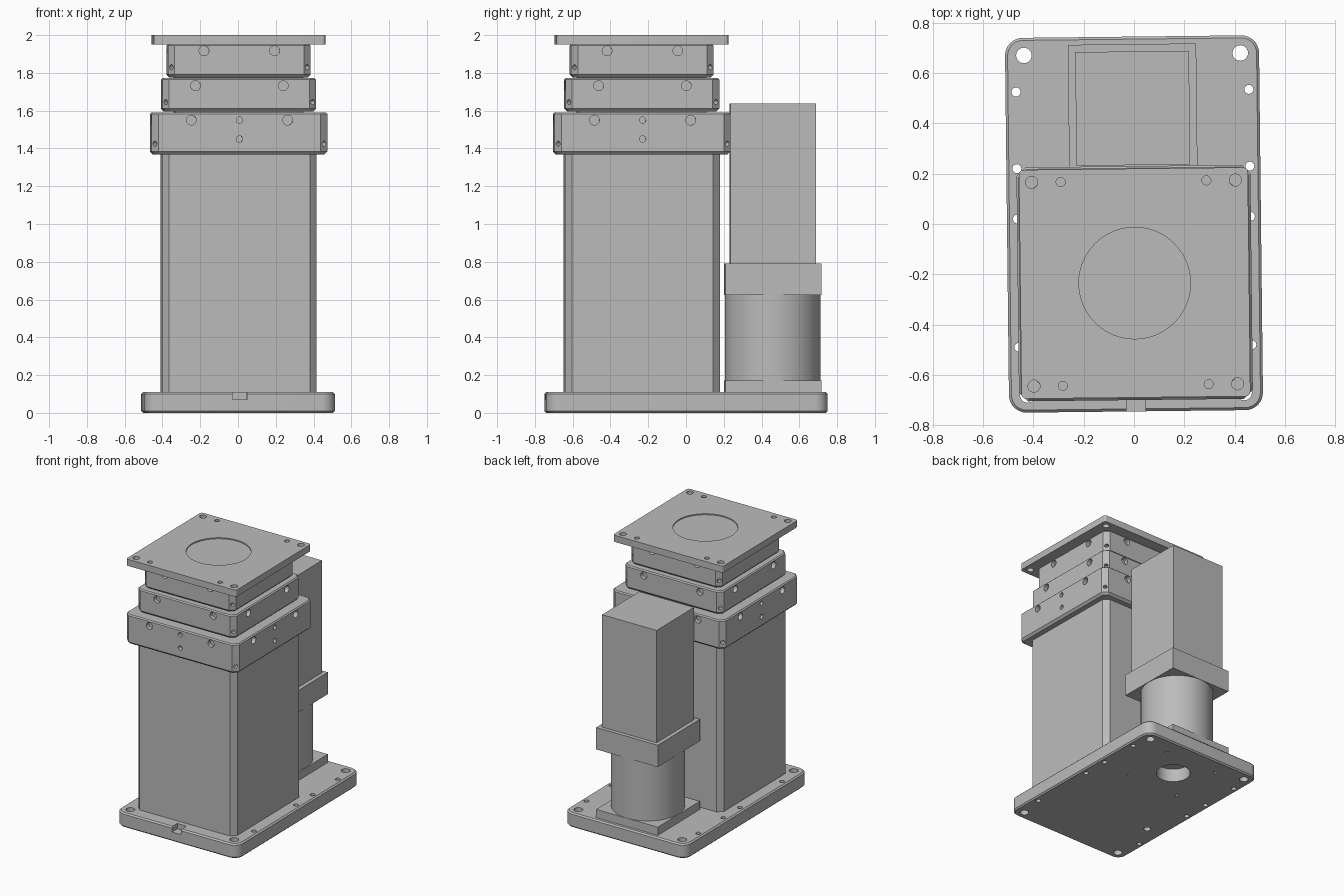
import bpy, bmesh, math
from mathutils import Matrix, Vector

cube = bpy.data.objects.get("Cube")
if cube:
    bpy.data.objects.remove(cube, do_unlink=True)

grey = bpy.data.materials.new("machined_grey")
grey.use_nodes = True
colour = (0.5, 0.5, 0.5, 1)
grey.diffuse_color = colour
grey.node_tree.nodes["Principled BSDF"].inputs["Base Color"].default_value = colour

STAGE_Y = -0.235   # centre of the lifting column and its stages
MOTOR_Y = 0.46     # centre of the motor
parts = []


def finish(name, bm):
    mesh = bpy.data.meshes.new(name)
    bm.to_mesh(mesh)
    bm.free()
    obj = bpy.data.objects.new(name, mesh)
    bpy.context.collection.objects.link(obj)
    return obj


def block(name, half_x, half_y, z0, z1, y=0, corner=0, segments=1, rim_top=0, rim_bottom=0):
    """Upright box with optional corner cuts and chamfered rims."""
    bm = bmesh.new()
    size = Matrix.Diagonal((half_x * 2, half_y * 2, z1 - z0, 1))
    bmesh.ops.create_cube(bm, size=1, matrix=Matrix.Translation((0, y, (z0 + z1) / 2)) @ size)
    if corner:
        upright = [e for e in bm.edges if abs(e.verts[0].co.z - e.verts[1].co.z) > 0.001]
        bmesh.ops.bevel(bm, geom=upright, offset=corner, segments=segments,
                        profile=0.5, affect='EDGES')
    for z, rim in ((z0, rim_bottom), (z1, rim_top)):
        if rim:
            loop = [e for e in bm.edges if all(abs(v.co.z - z) < 0.0001 for v in e.verts)]
            bmesh.ops.bevel(bm, geom=loop, offset=rim, segments=1, profile=0.5, affect='EDGES')
    obj = finish(name, bm)
    obj.data.materials.append(grey)
    parts.append(obj)
    return obj


def add_rod(bm, centre, axis, radius, length, sides=24):
    turn = Vector(axis).to_track_quat('Z', 'Y').to_matrix().to_4x4()
    bmesh.ops.create_cone(bm, cap_ends=True, segments=sides, radius1=radius, radius2=radius,
                          depth=length, matrix=Matrix.Translation(centre) @ turn)


def cut(obj, bm):
    cutter = finish("hole_cutter", bm)
    cutter.hide_render = True
    mod = obj.modifiers.new("holes", 'BOOLEAN')
    mod.operation = 'DIFFERENCE'
    mod.solver = 'EXACT'
    mod.object = cutter
    bpy.context.view_layer.objects.active = obj
    bpy.ops.object.modifier_apply(modifier=mod.name)
    bpy.data.objects.remove(cutter, do_unlink=True)


def stage(name, half, z0, z1, bolt_x, bolt_z, corner_z, pins=()):
    """Square stage with bolt holes in each side and a small hole in each cut corner."""
    corner = 0.035
    obj = block(name, half, half, z0, z1, STAGE_Y, corner, 1, 0.008, 0.016)
    bm = bmesh.new()
    for quarter in range(4):
        spin = Matrix.Rotation(quarter * math.pi / 2, 3, 'Z')
        shift = Vector((0, STAGE_Y, 0))
        side = spin @ Vector((0, -1, 0))
        for x in (-bolt_x, bolt_x):
            add_rod(bm, spin @ Vector((x, -half, bolt_z)) + shift, side, 0.026, 0.06)
        for z in pins:
            add_rod(bm, spin @ Vector((0, -half, z)) + shift, side, 0.017, 0.06, 16)
        c = half - corner / 2
        add_rod(bm, spin @ Vector((c, -c, corner_z)) + shift, spin @ Vector((1, -1, 0)),
                0.014, 0.06, 16)
    cut(obj, bm)


# Base plate with mounting holes, front slot and underside recesses
base = block("base_plate", 0.505, 0.745, 0, 0.11, 0, 0.07, 8, 0.01, 0.01)
bm = bmesh.new()
for s in (-1, 1):
    for y in (-0.675, 0.675):
        add_rod(bm, (s * 0.43, y, 0.05), (0, 0, 1), 0.031, 0.3)
    for y in (-0.485, 0.025, 0.225, 0.53):
        add_rod(bm, (s * 0.463, y, 0.05), (0, 0, 1), 0.018, 0.3, 16)
    for y in (0.2, 0.62):
        add_rod(bm, (s * 0.22, y, 0), (0, 0, 1), 0.011, 0.08, 12)
add_rod(bm, (0, 0.42, 0), (0, 0, 1), 0.118, 0.2, 40)
add_rod(bm, (-0.37, -0.29, 0), (0, 0, 1), 0.025, 0.08)
bmesh.ops.create_cube(bm, size=1, matrix=Matrix.Translation((0, -0.73, 0.1))
                      @ Matrix.Diagonal((0.076, 0.1, 0.06, 1)))
cut(base, bm)

# Lifting column and the core joining the stages
block("column", 0.41, 0.41, 0.11, 1.37, STAGE_Y, 0.037)
block("stage_core", 0.34, 0.34, 1.36, 1.955, STAGE_Y)

# Stacked stages
stage("lower_stage", 0.465, 1.368, 1.59, 0.255, 1.55, 1.425, (1.45, 1.55))
stage("middle_stage", 0.407, 1.596, 1.772, 0.232, 1.732, 1.645)
stage("upper_stage", 0.377, 1.775, 1.952, 0.187, 1.917, 1.83)

# Top plate with a shallow round recess and screw holes
top = block("top_plate", 0.455, 0.455, 1.95, 2, STAGE_Y, 0.018, 3)
bm = bmesh.new()
add_rod(bm, (0, STAGE_Y, 2), (0, 0, 1), 0.222, 0.016, 48)
for sx in (-1, 1):
    for sy in (-0.405, 0.405):
        add_rod(bm, (sx * 0.405, STAGE_Y + sy, 1.98), (0, 0, 1), 0.024, 0.1)
        add_rod(bm, (sx * 0.29, STAGE_Y + sy, 2), (0, 0, 1), 0.018, 0.07, 16)
cut(top, bm)

# Motor on its round gearbox
block("gearbox_foot", 0.255, 0.255, 0.11, 0.172, MOTOR_Y)
bm = bmesh.new()
add_rod(bm, (0, MOTOR_Y, 0.4), (0, 0, 1), 0.253, 0.46, 64)
gearbox = finish("gearbox_body", bm)
gearbox.data.materials.append(grey)
parts.append(gearbox)
block("motor_flange", 0.255, 0.255, 0.625, 0.79, MOTOR_Y)
block("motor_body", 0.226, 0.226, 0.79, 1.637, MOTOR_Y)

# Slight turn of the whole assembly, then shading
bpy.ops.object.select_all(action='DESELECT')
for obj in parts:
    obj.data.transform(Matrix.Rotation(math.radians(0.65), 4, 'Z'))
    obj.select_set(True)
bpy.context.view_layer.objects.active = base
bpy.ops.object.shade_smooth_by_angle(angle=math.radians(30))
